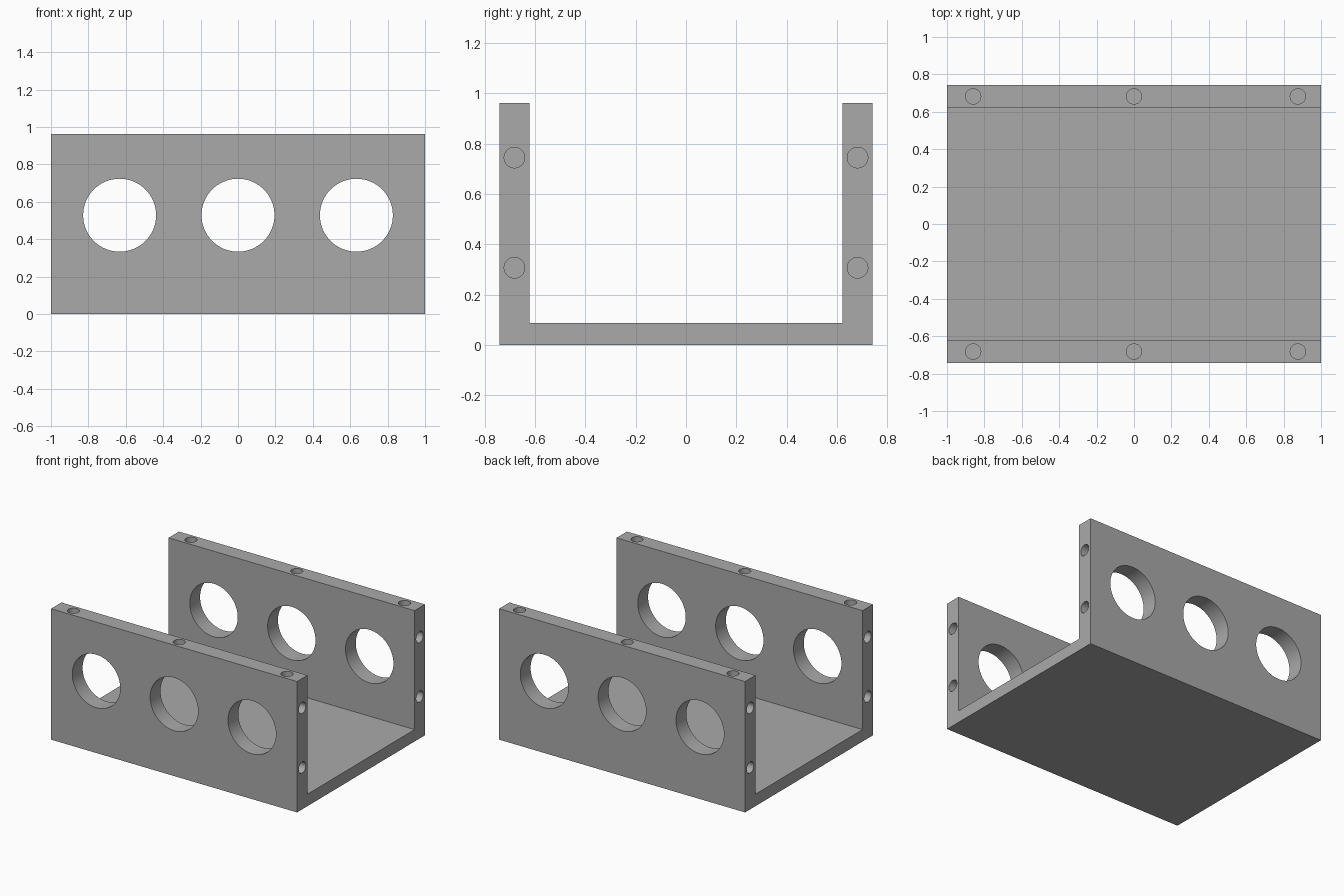
import bpy, math
from mathutils import Matrix

if "Cube" in bpy.data.objects:
    bpy.data.objects.remove(bpy.data.objects["Cube"])

# Sizes
HALF_X, HALF_Y, HEIGHT = 1.0, 0.742, 0.962
INNER_Y, FLOOR = 0.622, 0.088
WALL_Y = (HALF_Y + INNER_Y) / 2

grey = bpy.data.materials.new("grey metal")
grey.diffuse_color = (0.4, 0.4, 0.4, 1)
grey.use_nodes = True
grey.node_tree.nodes["Principled BSDF"].inputs["Base Color"].default_value = grey.diffuse_color

# U-shaped channel: profile in y-z extruded along x
profile = [(-HALF_Y, 0), (HALF_Y, 0), (HALF_Y, HEIGHT), (INNER_Y, HEIGHT),
           (INNER_Y, FLOOR), (-INNER_Y, FLOOR), (-INNER_Y, HEIGHT), (-HALF_Y, HEIGHT)]
n = len(profile)
verts = [(x, y, z) for x in (-HALF_X, HALF_X) for y, z in profile]
faces = [tuple(reversed(range(n))), tuple(range(n, 2 * n))]
faces += [(i, (i + 1) % n, n + (i + 1) % n, n + i) for i in range(n)]
mesh = bpy.data.meshes.new("channel_bracket")
mesh.from_pydata(verts, [], faces)
mesh.materials.append(grey)
bracket = bpy.data.objects.new("channel_bracket", mesh)
bpy.context.collection.objects.link(bracket)

cutters = bpy.data.collections.new("hole_cutters")
bpy.context.scene.collection.children.link(cutters)


def hole(name, centre, radius, length, axis, sides):
    """Cylinder cutter centred on a point, along x, y or z."""
    rot = {"x": (0, math.pi / 2, 0), "y": (math.pi / 2, 0, 0), "z": (0, 0, 0)}[axis]
    bpy.ops.mesh.primitive_cylinder_add(vertices=sides, radius=radius, depth=length,
                                        location=centre, rotation=rot)
    ob = bpy.context.object
    ob.name = name
    ob.data.materials.append(grey)
    for c in list(ob.users_collection):
        c.objects.unlink(ob)
    cutters.objects.link(ob)
    ob.hide_render = True


DEPTH = 0.15  # blind screw hole depth
for side in (-1, 1):
    y = side * WALL_Y
    # Large round openings through each wall
    for x in (-0.633, 0, 0.633):
        hole("wall_opening_cutter", (x, y, 0.528), 0.195, 0.3, "y", 64)
    # Screw holes in the top edges
    for x in (-0.86, 0, 0.876):
        hole("top_screw_cutter", (x, y, HEIGHT), 0.041, 2 * DEPTH, "z", 32)
    # Screw holes in the end edges
    for end in (-1, 1):
        for z in (0.307, 0.745):
            hole("end_screw_cutter", (end * HALF_X, y, z), 0.041, 2 * DEPTH, "x", 32)

# Cut all holes and keep the result
mod = bracket.modifiers.new("holes", "BOOLEAN")
mod.operand_type = "COLLECTION"
mod.collection = cutters
mod.solver = "EXACT"
bpy.ops.object.select_all(action="DESELECT")
bpy.context.view_layer.objects.active = bracket
bracket.select_set(True)
bpy.ops.object.modifier_apply(modifier=mod.name)
for ob in list(cutters.objects):
    bpy.data.objects.remove(ob, do_unlink=True)
bpy.data.collections.remove(cutters)
bpy.ops.object.shade_smooth_by_angle(angle=math.radians(30))
